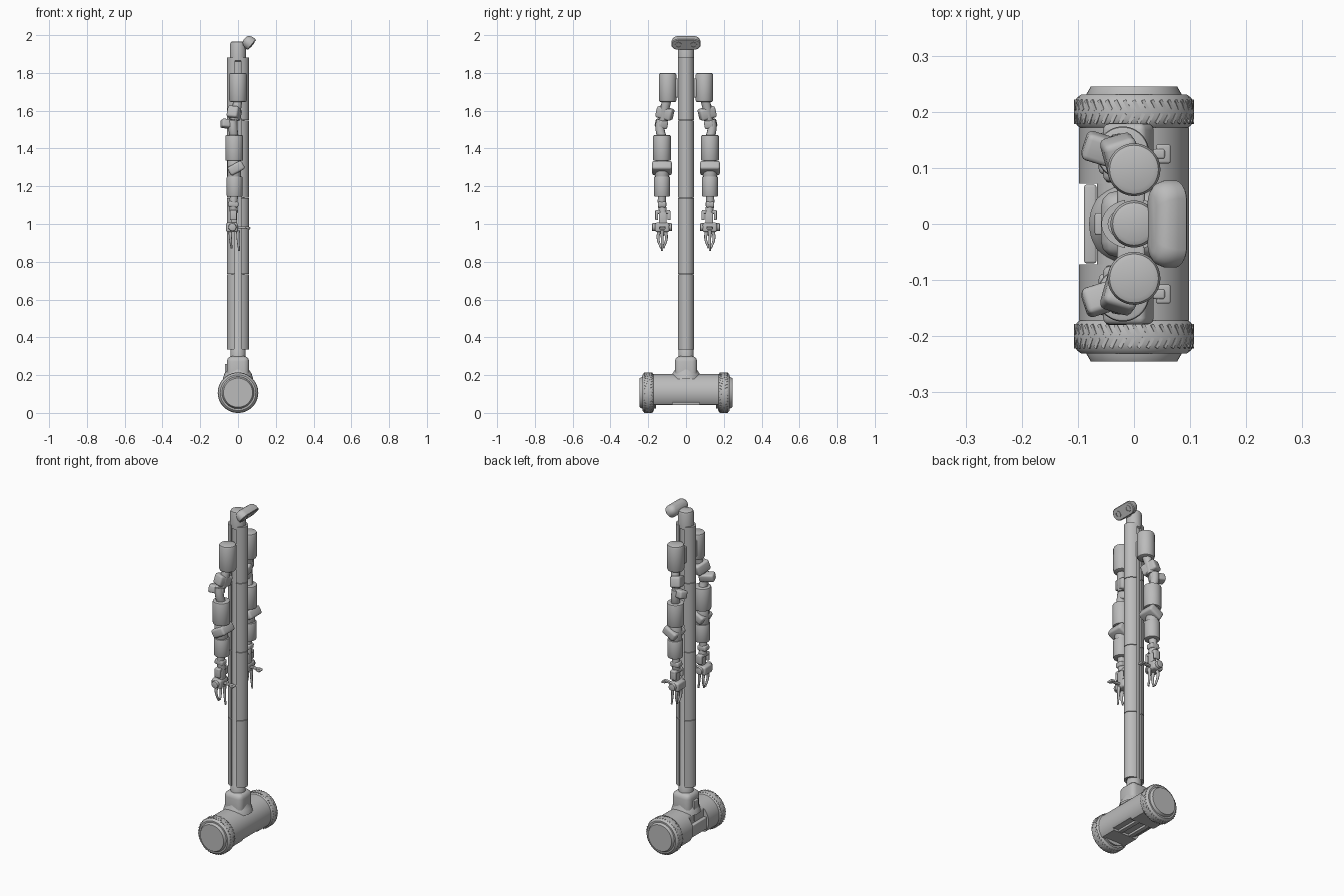
import bpy, bmesh, math
from mathutils import Vector, Matrix, Euler

cube = bpy.data.objects.get("Cube")
if cube:
    bpy.data.objects.remove(cube, do_unlink=True)

grey = bpy.data.materials.new("plain grey")
grey.use_nodes = True
grey.diffuse_color = (0.5, 0.5, 0.5, 1)
grey.node_tree.nodes["Principled BSDF"].inputs["Base Color"].default_value = (0.5, 0.5, 0.5, 1)


def activate(ob):
    bpy.ops.object.select_all(action='DESELECT')
    ob.select_set(True)
    bpy.context.view_layer.objects.active = ob


def finish(bm, name, matrix=Matrix()):
    bmesh.ops.remove_doubles(bm, verts=bm.verts, dist=1e-5)
    bmesh.ops.transform(bm, matrix=matrix, verts=bm.verts)
    bmesh.ops.recalc_face_normals(bm, faces=bm.faces)
    mesh = bpy.data.meshes.new(name)
    bm.to_mesh(mesh)
    bm.free()
    mesh.materials.append(grey)
    ob = bpy.data.objects.new(name, mesh)
    bpy.context.collection.objects.link(ob)
    activate(ob)
    bpy.ops.object.shade_smooth_by_angle(angle=math.radians(35))
    return ob


def place(loc, rot=(0, 0, 0)):
    return Matrix.Translation(loc) @ Euler(rot).to_matrix().to_4x4()


def lathe(name, profile, loc=(0, 0, 0), rot=(0, 0, 0), steps=48):
    """Spin (radius, height) pairs around the local z axis."""
    bm = bmesh.new()
    verts = [bm.verts.new((r, 0, h)) for r, h in profile]
    edges = [bm.edges.new(p) for p in zip(verts, verts[1:])]
    bmesh.ops.spin(bm, geom=verts + edges, cent=(0, 0, 0), axis=(0, 0, 1),
                   angle=math.tau, steps=steps)
    return finish(bm, name, place(loc, rot))


def can(name, r, z0, z1, loc, soft=0.008, rot=(0, 0, 0)):
    """Closed cylinder with softened rims."""
    return lathe(name, [(0, z0), (r - soft, z0), (r - soft * .3, z0 + soft * .3), (r, z0 + soft),
                        (r, z1 - soft), (r - soft * .3, z1 - soft * .3), (r - soft, z1), (0, z1)],
                 loc, rot)


def block(name, size, loc, rot=(0, 0, 0), soft=0.006):
    bm = bmesh.new()
    bmesh.ops.create_cube(bm, size=1)
    bmesh.ops.scale(bm, vec=size, verts=bm.verts)
    bmesh.ops.bevel(bm, geom=bm.edges[:], offset=soft, segments=3, affect='EDGES', profile=0.5)
    return finish(bm, name, place(loc, rot))


def prism(name, outline, depth, matrix=Matrix()):
    """Extrude a local xy outline along z."""
    bm = bmesh.new()
    face = bm.faces.new([bm.verts.new((x, y, 0)) for x, y in outline])
    up = bmesh.ops.extrude_face_region(bm, geom=[face])["geom"]
    bmesh.ops.translate(bm, vec=(0, 0, depth),
                        verts=[v for v in up if isinstance(v, bmesh.types.BMVert)])
    return finish(bm, name, matrix)


def tube(name, points, r, tip=1.0):
    curve = bpy.data.curves.new(name, 'CURVE')
    curve.dimensions = '3D'
    curve.bevel_depth, curve.bevel_resolution, curve.use_fill_caps = r, 4, True
    line = curve.splines.new('BEZIER')
    line.bezier_points.add(len(points) - 1)
    for i, (bp, p) in enumerate(zip(line.bezier_points, points)):
        bp.co = p
        bp.handle_left_type = bp.handle_right_type = 'AUTO'
        bp.radius = 1 + (tip - 1) * i / (len(points) - 1)
    curve.materials.append(grey)
    ob = bpy.data.objects.new(name, curve)
    bpy.context.collection.objects.link(ob)
    activate(ob)
    bpy.ops.object.convert(target='MESH')
    bpy.ops.object.shade_smooth_by_angle(angle=math.radians(40))


# Base drum: three sections lying along y, flat underneath, notched at the back
AXLE = 0.107
to_y = Matrix.Rotation(math.radians(90), 4, 'X')


def drum(name, y0, y1, x_min, z_min):
    ring = [math.tau * i / 64 for i in range(64)]
    outline = [(max(0.098 * math.cos(a), x_min), max(0.1 * math.sin(a), z_min - AXLE)) for a in ring]
    outline = list(dict.fromkeys(outline))
    prism(name, outline, y1 - y0, Matrix.Translation((0, y1, AXLE)) @ to_y)


drum("drum_right", -0.172, -0.072, -1, 0.042)
drum("drum_left", 0.072, 0.172, -1, 0.042)
drum("drum_middle", -0.072, 0.072, -0.066, 0.054)
block("rear_panel", (0.022, 0.14, 0.07), (-0.078, 0, 0.1), soft=0.004)
for x in (-0.035, 0.035):
    block("belly_rail", (0.025, 0.145, 0.025), (x, 0, 0.054), soft=0.003)

# Wheels with rounded tyres, hub caps and slanted treads
for s in (-1, 1):
    turn = (-s * math.pi / 2, 0, 0)
    lathe("tyre", [(0.07, 0.170), (0.094, 0.170), (0.102, 0.176), (0.106, 0.188), (0.107, 0.2),
                   (0.106, 0.214), (0.102, 0.225), (0.094, 0.231), (0.085, 0.231), (0.083, 0.228),
                   (0.07, 0.228)], (0, 0, AXLE), turn, 64)
    lathe("hub_cap", [(0, 0.16), (0.085, 0.16), (0.085, 0.231), (0.077, 0.245), (0, 0.245)],
          (0, 0, AXLE), turn)
    bm = bmesh.new()
    for i in range(40):
        for side in (-1, 1):
            m = (Matrix.Rotation(math.tau * (i + side / 4) / 40, 4, 'Y')
                 @ place((0, s * 0.2 + side * 0.012, 0.1058), (0, 0, side * 0.5)))
            bmesh.ops.create_cube(bm, size=1, matrix=m @ Matrix.Diagonal((0.006, 0.02, 0.0025, 1)))
    finish(bm, "tyre_treads", Matrix.Translation((0, 0, AXLE)))

# Mast socket and inner mast
block("mast_socket", (0.118, 0.118, 0.17), (0, 0, 0.215), soft=0.028)
lathe("socket_flare", [(0.056, 0.25), (0.06, 0.225), (0.072, 0.208), (0.08, 0.18)])
block("socket_back_rib", (0.02, 0.04, 0.12), (-0.06, 0, 0.2), soft=0.004)
lathe("inner_mast", [(0, 0.28), (0.04, 0.28), (0.04, 0.335), (0.034, 0.345), (0.034, 1.86), (0.042, 1.865),
                     (0.042, 1.953), (0.038, 1.963), (0.03, 1.967), (0, 1.967)])

# Front and back mast shells, each in four segments
stops = [0.335, 0.735, 1.14, 1.55, 1.885]
reach = math.acos(0.016 / 0.058)
angles = [reach * (i / 12 - 1) for i in range(25)]
outer = [(0.058 * math.cos(a), 0.045 * math.sin(a)) for a in angles]
inner = [(max(0.016, 0.046 * math.cos(a)), 0.033 * math.sin(a)) for a in reversed(angles)]
for name, spin in (("front_shell", 0), ("back_shell", math.pi)):
    for low, high in zip(stops, stops[1:]):
        prism(name, outer + inner, high - low - 0.003, place((0, 0, low), (0, 0, spin)))

# Head: a rounded pill looking forward and down
tilt = math.radians(128)
pill = [(0.035 * math.cos(a), 0.035 * math.sin(a) + (0.043 if math.sin(a) > 0 else -0.043))
        for a in [math.tau * (i + 0.5) / 40 for i in range(40)]]
frame = place((0.056, 0, 1.963), (0, tilt, 0))
bm = bmesh.new()
rings = []
for h, k in ((0.024, 0.9), (0.02, 1), (0.002, 1), (-0.014, 0.86), (-0.024, 0.6), (-0.028, 0.25)):
    rings.append([bm.verts.new((x * k, y - (1 - k) * math.copysign(0.035, y) * abs(y) / 0.078, h))
                  for x, y in pill])
for a, b in zip(rings, rings[1:]):
    for i in range(len(a)):
        j = (i + 1) % len(a)
        bm.faces.new((a[i], a[j], b[j], b[i]))
bm.faces.new(rings[0])
bm.faces.new(rings[-1])
finish(bm, "head", frame)
for y in (-0.04, 0.04):
    lathe("eye_ring", [(0.012, 0.023), (0.012, 0.027), (0.018, 0.027), (0.018, 0.023)],
          frame @ Vector((0, y, 0)), (0, tilt, 0), 24)
block("head_bracket", (0.05, 0.04, 0.03), (0.025, 0, 1.94), soft=0.006)

# Arms, mirrored across y
for s in (-1, 1):
    def at(x, y, z):
        return (x, s * y, z)

    def turn(x, y=0, z=0):
        return (s * x, y, s * z)

    block("shoulder_bracket", (0.05, 0.05, 0.1), at(-0.005, 0.055, 1.72))
    can("shoulder", 0.047, 1.645, 1.8, at(0, 0.097, 0), 0.012)
    tube("shoulder_link", [at(0, 0.1, 1.66), at(-0.008, 0.112, 1.61), at(-0.02, 0.12, 1.55)], 0.024)
    # Upper elbow
    block("elbow_housing", (0.06, 0.088, 0.062), at(-0.02, 0.112, 1.587), turn(0.28, 0.1, 0.3), 0.012)
    block("elbow_motor", (0.085, 0.05, 0.045), at(-0.048, 0.13, 1.53), turn(0.2, 0.1, -0.3), 0.01)
    tube("elbow_link", [at(-0.03, 0.135, 1.55), at(-0.026, 0.137, 1.5), at(-0.02, 0.125, 1.45)], 0.024)
    can("upper_arm", 0.047, 1.335, 1.47, at(-0.02, 0.127, 0), 0.006)
    # Lower elbow
    block("forearm_joint", (0.085, 0.105, 0.05), at(-0.01, 0.127, 1.296), turn(0, -0.5), 0.012)
    can("forearm_joint_core", 0.036, 1.24, 1.34, at(-0.02, 0.127, 0))
    can("forearm", 0.042, 1.145, 1.252, at(-0.018, 0.127, 0), 0.006)
    # Wrist
    tube("wrist_link", [at(-0.02, 0.127, 1.16), at(-0.024, 0.128, 1.11), at(-0.022, 0.122, 1.06)], 0.022)
    block("wrist_joint", (0.055, 0.045, 0.03), at(-0.025, 0.127, 1.105), turn(0, 0.1), 0.008)
    for y in (0.09, 0.155):
        block("wrist_fork", (0.036, 0.016, 0.05), at(-0.025, y, 1.045), soft=0.005)
    block("wrist_bridge", (0.036, 0.08, 0.02), at(-0.025, 0.123, 1.064), soft=0.006)
    block("wrist_core", (0.03, 0.04, 0.07), at(-0.02, 0.123, 1.03))
    # Hand and gripper
    block("palm", (0.062, 0.075, 0.05), at(-0.032, 0.126, 0.982), soft=0.01)
    can("palm_axle", 0.021, -0.053, 0.053, at(-0.03, 0.127, 0.983), 0.005, (math.pi / 2, 0, 0))
    block("thumb_arm", (0.07, 0.018, 0.012), at(0.02, 0.125, 0.982), soft=0.004)
    block("thumb_pad", (0.026, 0.034, 0.012), at(0.052, 0.125, 0.979), turn(0, 0.15), 0.004)
    for x, y, length in ((-0.04, -0.022, 0.09), (-0.04, 0.022, 0.09), (0, 0, 0.105)):
        tube("finger", [at(x, 0.126 + y * 0.7, 0.965), at(x, 0.126 + y, 0.925),
                        at(x + 0.006, 0.126 + y * 0.3, 0.962 - length)], 0.01, 0.5)
